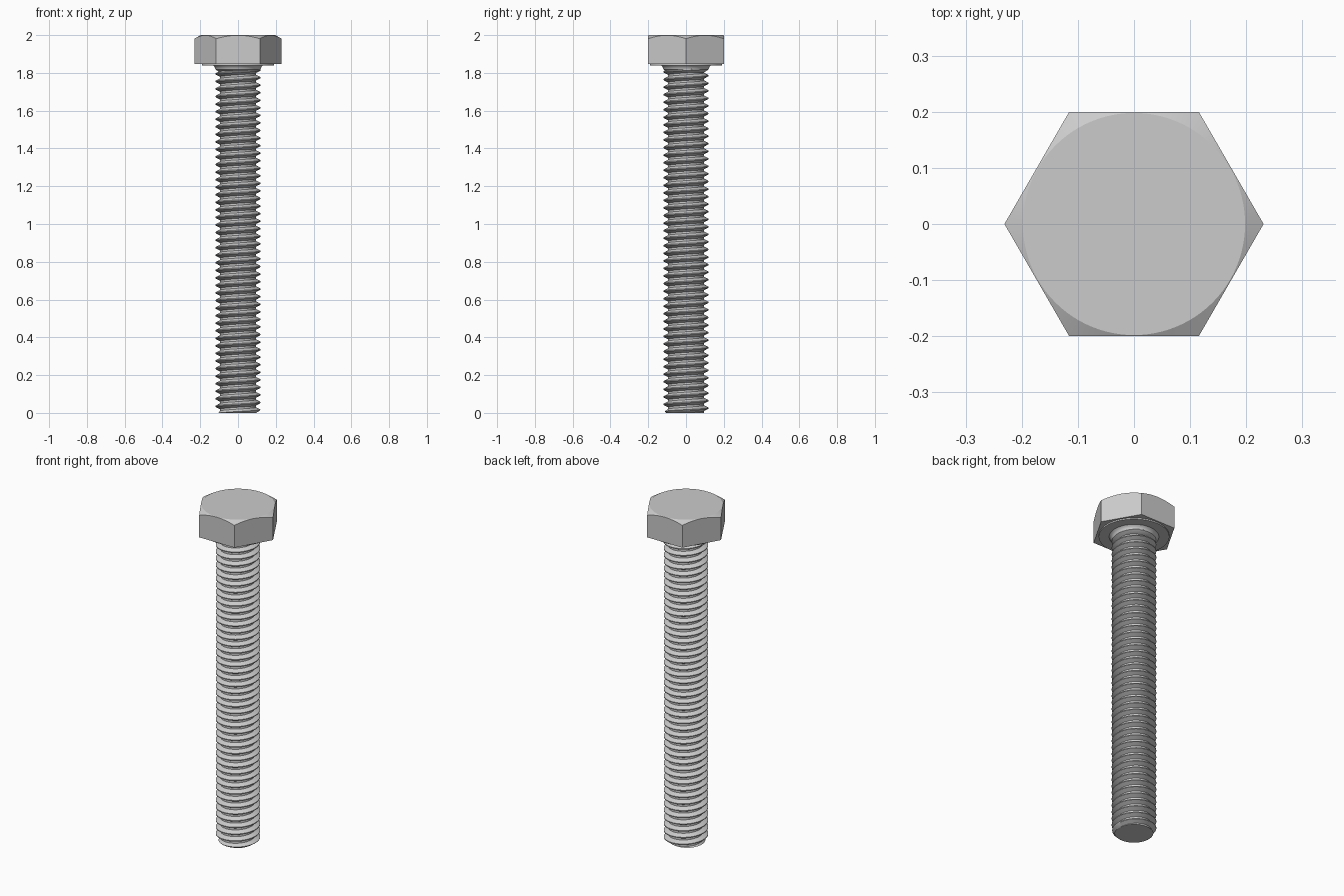
import bpy, bmesh
from math import sin, cos, pi, tan, radians, floor

if "Cube" in bpy.data.objects:
    bpy.data.objects.remove(bpy.data.objects["Cube"])

PITCH, MAJOR, MINOR = 0.04, 0.12, 0.0955
SEG = 64


def finish(name, bm, smooth=None):
    bmesh.ops.remove_doubles(bm, verts=bm.verts, dist=1e-5)
    bmesh.ops.recalc_face_normals(bm, faces=bm.faces)
    mesh = bpy.data.meshes.new(name)
    bm.to_mesh(mesh)
    bm.free()
    ob = bpy.data.objects.new(name, mesh)
    bpy.context.collection.objects.link(ob)
    if smooth:
        bpy.ops.object.select_all(action='DESELECT')
        ob.select_set(True)
        bpy.context.view_layer.objects.active = ob
        bpy.ops.object.shade_smooth_by_angle(angle=radians(smooth))
    return ob


def stack(name, rings, smooth=None):
    """Skin a list of closed rings and cap both ends."""
    bm = bmesh.new()
    loops = [[bm.verts.new(p) for p in ring] for ring in rings]
    n = len(rings[0])
    for a, b in zip(loops, loops[1:]):
        for i in range(n):
            j = (i + 1) % n
            bm.faces.new((a[i], a[j], b[j], b[i]))
    bm.faces.new(loops[0])
    bm.faces.new(loops[-1])
    return finish(name, bm, smooth)


def circle(r, z, n=96):
    return [(r * cos(2 * pi * i / n), r * sin(2 * pi * i / n), z) for i in range(n)]


# hex head: flats face +-y, top corners cut by a 30 degree cone
FLAT = 0.2
N = 96
hex_r = []
for i in range(N):
    a = (2 * pi * i / N) % (pi / 3) - pi / 6
    hex_r.append(FLAT / cos(a))


def hex_ring(height):
    return [(r * cos(2 * pi * i / N), r * sin(2 * pi * i / N), height(r))
            for i, r in enumerate(hex_r)]


TOP_R = 0.198
stack("hex_head", [hex_ring(lambda r: 1.848),
                   hex_ring(lambda r: 2 - (r - TOP_R) * tan(radians(30))),
                   circle(TOP_R, 2.0, N)], 20)

# bearing face under the head
stack("washer_face", [circle(0.19, 1.84), circle(0.19, 1.849)], 30)

# fillet between shank and head
stack("neck_fillet", [circle(0.096, 1.802), circle(0.119, 1.818), circle(0.121, 1.826),
                      circle(0.126, 1.834), circle(0.135, 1.841)], 40)

# threaded shank: helical sweep of a trapezoid thread, trimmed flat at both ends
PROFILE = [(0.0, MAJOR), (0.125, MAJOR), (0.4375, MINOR), (0.6875, MINOR), (1.0, MAJOR)]
SHANK_TOP = 1.825
CREST = 0.0125


def thread_radius(z, theta):
    p = (z - CREST) / PITCH - theta / (2 * pi)
    p -= floor(p + 1e-7)
    r = MAJOR
    for (p0, r0), (p1, r1) in zip(PROFILE, PROFILE[1:]):
        if p0 <= p <= p1:
            r = r0 + (r1 - r0) * (p - p0) / (p1 - p0)
    return min(r, 0.104 + z)


bm = bmesh.new()
turns = int(SHANK_TOP / PITCH) + 3
rows = [k + p for k in range(-2, turns) for p, _ in PROFILE[:-1]]
per_turn = len(PROFILE) - 1
cols = []
for c in range(SEG + 1):
    theta = 2 * pi * c / SEG
    col = []
    for row in rows:
        z = min(max(CREST + PITCH * (row + c / SEG), 0), SHANK_TOP)
        r = thread_radius(z, theta)
        col.append((r * cos(theta), r * sin(theta), z))
    cols.append(col)
for a, b in zip(cols, cols[1:]):
    for j in range(len(rows) - 1):
        quad = []
        for p in (a[j], b[j], b[j + 1], a[j + 1]):
            if p not in quad:
                quad.append(p)
        if len(quad) > 2:
            bm.faces.new([bm.verts.new(p) for p in quad])
bmesh.ops.remove_doubles(bm, verts=bm.verts, dist=1e-5)
bmesh.ops.holes_fill(bm, edges=[e for e in bm.edges if e.is_boundary], sides=0)
finish("threaded_shank", bm, 30)
